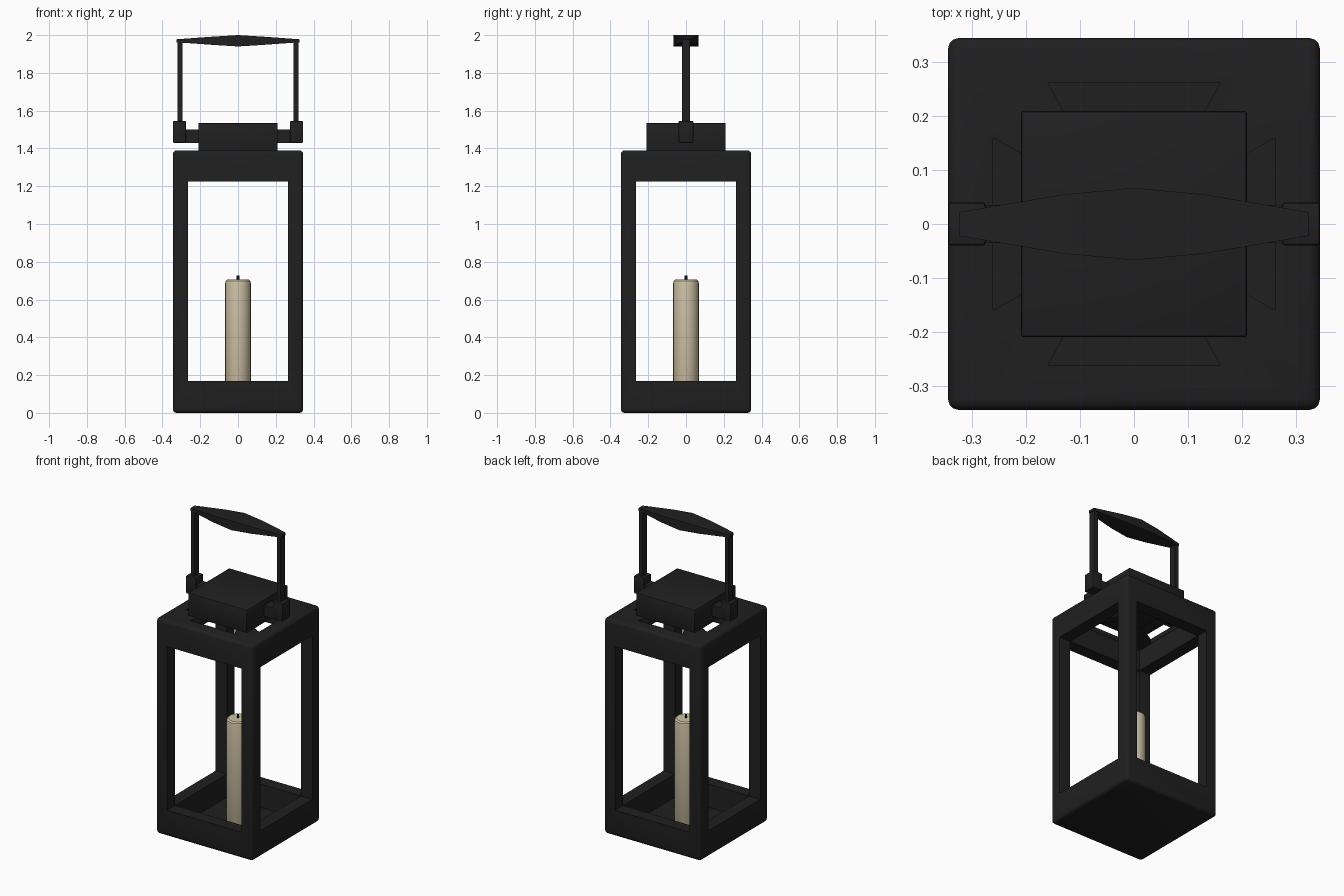
import bpy, bmesh, math
from mathutils import Vector

default = bpy.data.objects.get("Cube")
if default:
    bpy.data.objects.remove(default, do_unlink=True)


def material(name, rgb):
    m = bpy.data.materials.new(name)
    m.use_nodes = True
    m.diffuse_color = (*rgb, 1)
    bsdf = next(n for n in m.node_tree.nodes if n.type == 'BSDF_PRINCIPLED')
    bsdf.inputs["Base Color"].default_value = (*rgb, 1)
    return m


BLACK = material("black metal", (0.0145, 0.0145, 0.0145))
WAX = material("cream wax", (0.62, 0.54, 0.38))


def finish(bm, name, mat):
    bmesh.ops.recalc_face_normals(bm, faces=bm.faces)
    me = bpy.data.meshes.new(name)
    bm.to_mesh(me)
    bm.free()
    ob = bpy.data.objects.new(name, me)
    bpy.context.collection.objects.link(ob)
    me.materials.append(mat)
    return ob


def box(name, lo, hi, mat=BLACK, bevel=0, segments=2):
    lo, hi = Vector(lo), Vector(hi)
    bm = bmesh.new()
    bmesh.ops.create_cube(bm, size=1)
    for v in bm.verts:
        v.co = (lo + hi) / 2 + v.co * (hi - lo)
    if bevel:
        bmesh.ops.bevel(bm, geom=bm.edges[:], offset=bevel, segments=segments,
                        profile=0.5, affect='EDGES')
    return finish(bm, name, mat)


def loft(name, rings, mat):
    """Join matching rings of points into one closed skin."""
    bm = bmesh.new()
    loops = [[bm.verts.new(p) for p in ring] for ring in rings]
    for a, b in zip(loops, loops[1:]):
        for i in range(len(a)):
            j = (i + 1) % len(a)
            bm.faces.new((a[i], a[j], b[j], b[i]))
    bm.faces.new(loops[0])
    bm.faces.new(loops[-1])
    return finish(bm, name, mat)


def lathe(name, profile, sides, mat):
    angles = [2 * math.pi * i / sides for i in range(sides)]
    return loft(name, [[(r * math.cos(a), r * math.sin(a), z) for a in angles]
                       for r, z in profile], mat)


def cut(target, cutter):
    cutter.hide_render = True
    mod = target.modifiers.new("cut", 'BOOLEAN')
    mod.operation = 'DIFFERENCE'
    mod.solver = 'EXACT'
    mod.object = cutter
    bpy.context.view_layer.objects.active = target
    bpy.ops.object.modifier_apply(modifier=mod.name)
    bpy.data.objects.remove(cutter, do_unlink=True)


OUT, INN = 0.345, 0.265
BASE, WINDOW_TOP, TOP = 0.17, 1.225, 1.39

# Lantern frame: rounded block, hollowed, with a window through each pair of sides
frame = box("lantern_frame", (-OUT, -OUT, 0), (OUT, OUT, TOP), bevel=0.02, segments=3)
c = INN - 0.001
cut(frame, box("cavity", (-c, -c, 0.02), (c, c, TOP - 0.03)))
cut(frame, box("window_x", (-1, -INN, BASE), (1, INN, WINDOW_TOP)))
cut(frame, box("window_y", (-INN, -1, BASE), (INN, 1, WINDOW_TOP)))

# Four vent slots in the roof, narrowing towards the middle
for k in range(4):
    turn = k * math.pi / 2
    ca, sa = math.cos(turn), math.sin(turn)
    plan = [(-0.16, 0.262), (0.16, 0.262), (0.07, 0.1), (-0.07, 0.1)]
    plan = [(x * ca - y * sa, x * sa + y * ca) for x, y in plan]
    cut(frame, loft("vent", [[(x, y, z) for x, y in plan] for z in (1.3, 1.5)], BLACK))

# Chimney cap
cap = box("chimney_cap", (-0.21, -0.21, TOP - 0.005), (0.21, 0.21, 1.535), bevel=0.006)

# Handle brackets and uprights
parts = [frame, cap]
for side, s in (("left", 1), ("right", -1)):
    def span(a, b):
        return sorted((s * a, s * b))
    x0, x1 = span(0.2, 0.29)
    parts.append(box(side + "_bracket_arm", (x0, -0.035, 1.43), (x1, 0.035, 1.5)))
    x0, x1 = span(0.275, OUT)
    parts.append(box(side + "_bracket", (x0, -0.04, 1.43), (x1, 0.04, 1.545), bevel=0.006))
    x0, x1 = span(0.295, 0.32)
    parts.append(box(side + "_handle_rod", (x0, -0.022, 1.5), (x1, 0.022, 1.975)))

# Handle grip: flat bar swelling towards the middle
rings = []
for x, hw, hh in [(-0.325, 0.022, 0.008), (-0.13, 0.055, 0.022), (0, 0.067, 0.03),
                  (0.13, 0.055, 0.022), (0.325, 0.022, 0.008)]:
    rings.append([(x, -hw, 1.97 - hh), (x, hw, 1.97 - hh),
                  (x, hw, 1.97 + hh), (x, -hw, 1.97 + hh)])
parts.append(loft("handle_grip", rings, BLACK))

# Candle and wick
parts.append(lathe("candle", [(0.06, 0.02), (0.068, 0.035), (0.068, 0.685),
                              (0.066, 0.697), (0.058, 0.705)], 24, WAX))
parts.append(lathe("wick", [(0.007, 0.7), (0.007, 0.727)], 8, BLACK))

# Smooth the rounded edges, keep the corners crisp
bpy.ops.object.select_all(action='DESELECT')
for ob in parts:
    ob.select_set(True)
bpy.context.view_layer.objects.active = frame
bpy.ops.object.shade_smooth_by_angle(angle=math.radians(35))
